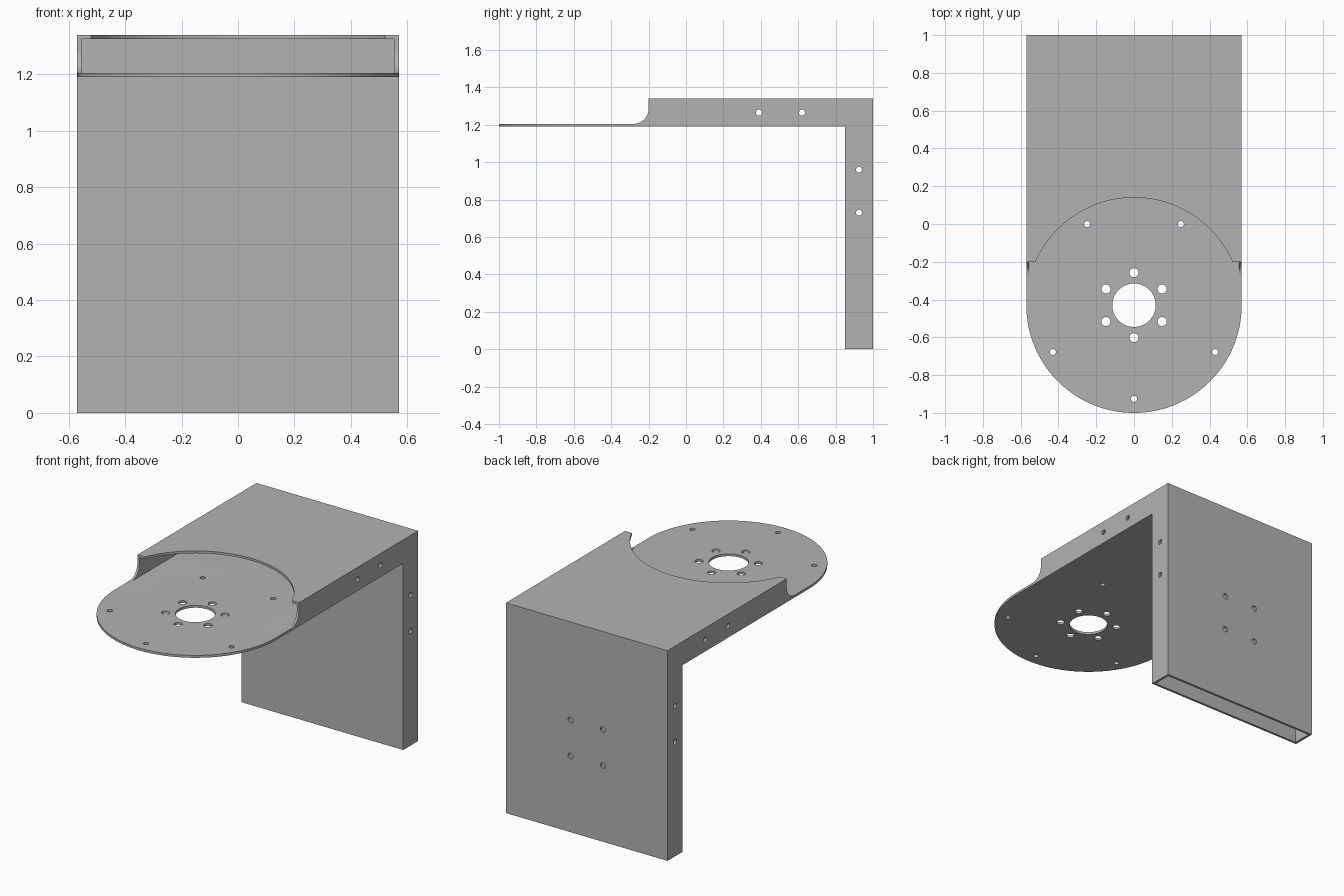
import bpy, math
from math import cos, sin, pi, radians
from mathutils import Vector, Matrix

cube = bpy.data.objects.get("Cube")
if cube:
    bpy.data.objects.remove(cube, do_unlink=True)

# Main dimensions
W, TOP, ARM, T = 0.57, 1.34, 0.15, 0.015   # half width, height, arm depth, wall
UNDER = TOP - ARM                          # underside of the upper arm
FLOOR = UNDER + T                          # upper surface of the round plate
CY = -1 + W                                # centre of the round plate
LIP = -0.2                                 # front edge of the side walls
FILLET = 0.08

metal = bpy.data.materials.new("grey metal")
metal.use_nodes = True
metal.diffuse_color = (0.45, 0.45, 0.45, 1)
metal.node_tree.nodes["Principled BSDF"].inputs["Base Color"].default_value = metal.diffuse_color


def make_object(name, verts, faces):
    mesh = bpy.data.meshes.new(name)
    mesh.from_pydata(verts, [], faces)
    mesh.materials.append(metal)
    obj = bpy.data.objects.new(name, mesh)
    bpy.context.collection.objects.link(obj)
    return obj


def prism(name, profile, axis, lo, hi):
    """Extrude a counter-clockwise 2D profile along x (yz), y (zx) or z (xy)."""
    a = "xyz".index(axis)
    verts = []
    for h in (lo, hi):
        for u, v in profile:
            p = [0, 0, 0]
            p[a], p[(a + 1) % 3], p[(a + 2) % 3] = h, u, v
            verts.append(p)
    n = len(profile)
    faces = [list(range(n))[::-1], list(range(n, 2 * n))]
    faces += [(i, (i + 1) % n, n + (i + 1) % n, n + i) for i in range(n)]
    return make_object(name, verts, faces)


def arc(cu, cv, r, start, end, steps):
    angles = [radians(start + (end - start) * i / steps) for i in range(steps + 1)]
    return [(cu + r * cos(a), cv + r * sin(a)) for a in angles]


def circle(cu, cv, r, steps=32):
    return arc(cu, cv, r, 0, 360, steps)[:-1]


def apply_boolean(target, cutter, operation="DIFFERENCE"):
    mod = target.modifiers.new("cut", "BOOLEAN")
    mod.operation, mod.solver, mod.object = operation, "EXACT", cutter
    bpy.context.view_layer.objects.active = target
    bpy.ops.object.modifier_apply(modifier=mod.name)
    bpy.data.objects.remove(cutter, do_unlink=True)


# Solid L-shaped body
bracket = prism("bracket", [(-1, UNDER), (1 - ARM, UNDER), (1 - ARM, 0), (1, 0),
                            (1, TOP), (-1, TOP)], "x", -W, W)

# Rounded front end
outline = [(W, 1.2), (-W, 1.2)] + arc(0, CY, W, 180, 360, 64)
apply_boolean(bracket, prism("outline", outline, "z", -0.2, 1.6), "INTERSECT")

# Hollow tube, open at the front and at the bottom
cavity = [(-1.2, FLOOR), (1 - ARM + T, FLOOR), (1 - ARM + T, -0.2), (1 - T, -0.2),
          (1 - T, TOP - T), (-1.2, TOP - T)]
apply_boolean(bracket, prism("cavity", cavity, "x", T - W, W - T))

# Side walls swept down to the round plate
sweep = [(-1.2, FLOOR)] + arc(LIP - FILLET, FLOOR + FILLET, FILLET, -90, 0, 12)
sweep += [(LIP, TOP + 0.1), (-1.2, TOP + 0.1)]
apply_boolean(bracket, prism("sweep", sweep, "x", -1, 1))

# Round clearance in the top wall
apply_boolean(bracket, prism("clearance", circle(0, CY, W, 128), "z", TOP - 0.05, TOP + 0.1))

# Centre bore, inner bolt ring and outer bolt holes in the round plate
plate_holes = [(0, CY, 0.115, 64)]
for deg in range(30, 390, 60):
    a = radians(deg)
    plate_holes.append((0.172 * cos(a), CY + 0.172 * sin(a), 0.024, 24))
for deg in (60, 120, 210, 270, 330):
    a = radians(deg)
    plate_holes.append((0.496 * cos(a), CY + 0.496 * sin(a), 0.016, 24))
for x, y, r, n in plate_holes:
    apply_boolean(bracket, prism("hole", circle(x, y, r, n), "z", UNDER - 0.05, FLOOR + 0.03))

# Screw holes through both side walls
for y, z in ((0.39, 1.265), (0.62, 1.265), (0.925, 0.96), (0.925, 0.73)):
    apply_boolean(bracket, prism("hole", circle(y, z, 0.016, 24), "x", -1, 1))

# Four screw holes in the back wall
for x in (-0.115, 0.115):
    for z in (0.485, 0.715):
        apply_boolean(bracket, prism("hole", circle(z, x, 0.018, 24), "y", 0.95, 1.1))

# Smooth curves with crisp edges
bpy.ops.object.select_all(action="DESELECT")
bracket.select_set(True)
bpy.context.view_layer.objects.active = bracket
bpy.ops.object.shade_smooth_by_angle(angle=radians(30))
